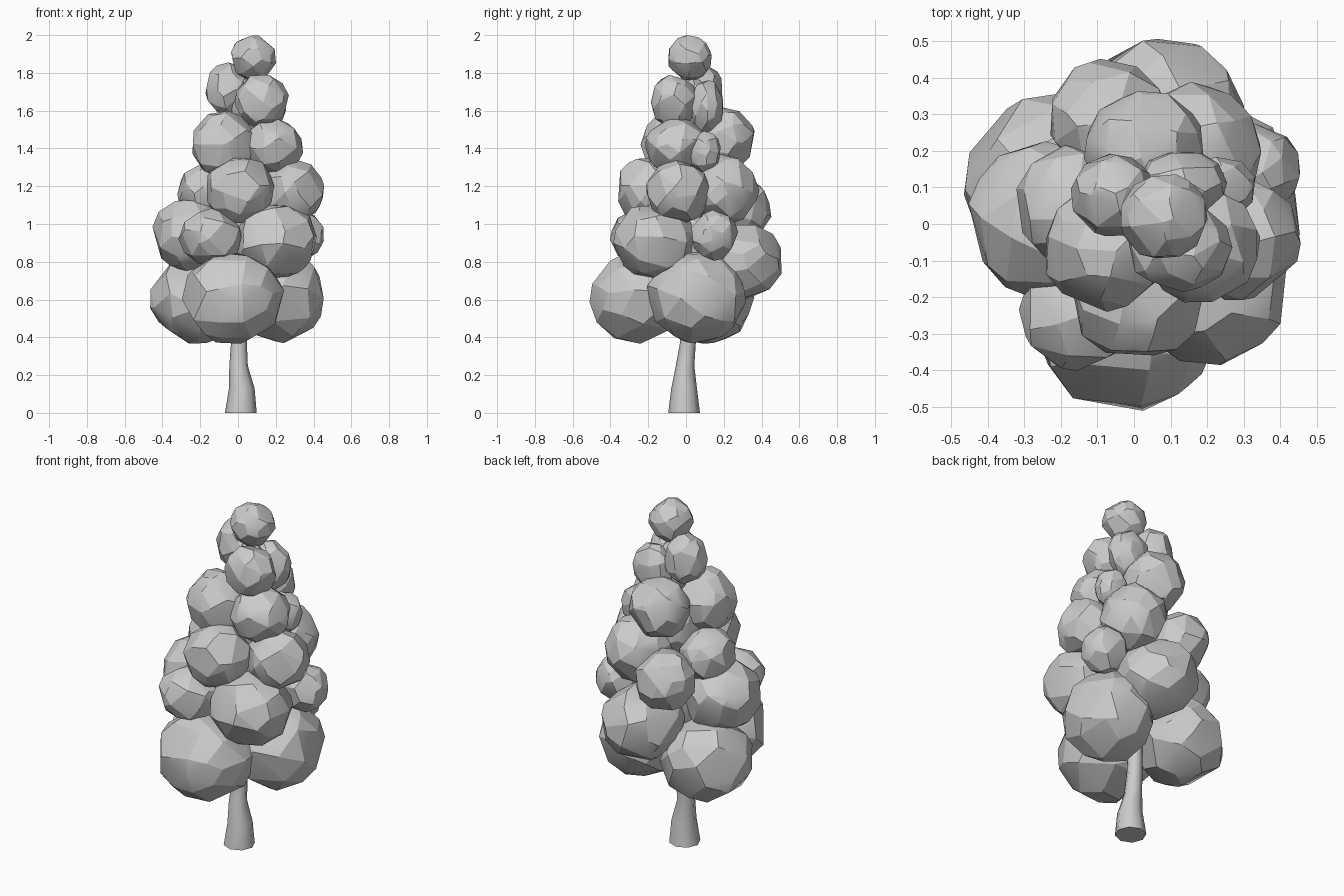
import bpy, bmesh, math, random
from mathutils import Vector, Euler

random.seed(5)
cube = bpy.data.objects.get("Cube")
if cube:
    bpy.data.objects.remove(cube, do_unlink=True)

# One plain grey for the whole tree
grey = bpy.data.materials.new("plain grey")
grey.use_nodes = True
colour = (0.6, 0.6, 0.6, 1)
grey.diffuse_color = colour
grey.node_tree.nodes["Principled BSDF"].inputs["Base Color"].default_value = colour


def finish(bm, name, angle):
    bmesh.ops.recalc_face_normals(bm, faces=bm.faces)
    mesh = bpy.data.meshes.new(name)
    bm.to_mesh(mesh)
    bm.free()
    mesh.materials.append(grey)
    obj = bpy.data.objects.new(name, mesh)
    bpy.context.collection.objects.link(obj)
    bpy.ops.object.select_all(action='DESELECT')
    obj.select_set(True)
    bpy.context.view_layer.objects.active = obj
    bpy.ops.object.shade_smooth_by_angle(angle=math.radians(angle))


def leaf_clump(name, centre, radii):
    """Irregular faceted ball: a randomly turned, jittered icosphere fitted to an ellipsoid."""
    bm = bmesh.new()
    bmesh.ops.create_icosphere(bm, subdivisions=2, radius=1)
    turn = Euler([random.uniform(0, math.tau) for _ in range(3)]).to_matrix()
    for v in bm.verts:
        p = turn @ v.co + Vector([random.uniform(-0.2, 0.2) for _ in range(3)])
        p = p.normalized() * random.uniform(1.01, 1.06)
        v.co = [c + q * r for c, q, r in zip(centre, p, radii)]
    hull = bmesh.ops.convex_hull(bm, input=bm.verts)
    loose = [v for v in hull["geom_interior"] if isinstance(v, bmesh.types.BMVert)]
    loose += [v for v in bm.verts if not v.link_faces and v not in loose]
    bmesh.ops.delete(bm, geom=loose, context='VERTS')
    inside = [f for f in hull["geom_unused"] + hull["geom_interior"]
              if f.is_valid and isinstance(f, bmesh.types.BMFace)]
    bmesh.ops.delete(bm, geom=inside, context='FACES')
    finish(bm, name, 20)


# Foliage tiers from the bottom up: centre x, y, z and radii of each clump
tiers = {
    "bottom": [(-.03, -.255, .61, .265, .25, .245), (.22, .055, .62, .24, .26, .24),
               (-.215, .11, .60, .245, .25, .23)],
    "lower": [(.08, .285, .80, .215, .225, .21), (-.145, -.24, .93, .165, .16, .145),
              (.20, -.165, .91, .22, .215, .20), (-.24, .01, .945, .21, .21, .195),
              (.33, .15, .94, .125, .125, .13)],
    "middle": [(-.07, .285, 1.08, .16, .165, .165), (.01, -.20, 1.18, .18, .17, .18),
               (.285, -.04, 1.17, .165, .165, .17), (.16, .195, 1.18, .185, .185, .185),
               (-.175, .05, 1.17, .145, .16, .145)],
    "upper": [(-.075, -.065, 1.42, .17, .17, .175), (.18, -.05, 1.41, .16, .165, .15),
              (.24, .10, 1.38, .09, .085, .11), (.03, .20, 1.45, .165, .165, .165)],
    "high": [(-.055, .08, 1.71, .115, .115, .14), (.125, -.065, 1.65, .14, .12, .14),
             (.13, .11, 1.62, .12, .09, .14)],
    "top": [(.08, .02, 1.88, .12, .115, .117)],
    "inner": [(.02, .03, .90, .2, .2, .22), (.04, .04, 1.3, .16, .15, .2),
              (.05, .04, 1.62, .09, .08, .15)],
}
for tier, clumps in tiers.items():
    for i, clump in enumerate(clumps, 1):
        leaf_clump(f"{tier}_leaf_clump_{i}", clump[:3], clump[3:])

# Trunk: a bent, tapering tube of rings (x, y, z, radius)
rings = [(.015, -.01, 0, .084), (.02, -.01, .13, .068), (.003, -.005, .25, .049),
         (.005, .01, .37, .042), (.01, .03, .75, .035)]
SIDES = 8
bm = bmesh.new()
loops = []
for x, y, z, r in rings:
    loops.append([bm.verts.new((x + r * math.cos(math.tau * k / SIDES),
                                y + r * math.sin(math.tau * k / SIDES), z))
                  for k in range(SIDES)])
for low, high in zip(loops, loops[1:]):
    for k in range(SIDES):
        n = (k + 1) % SIDES
        bm.faces.new((low[k], low[n], high[n], high[k]))
bm.faces.new(loops[0][::-1])
bm.faces.new(loops[-1])
finish(bm, "trunk", 50)
